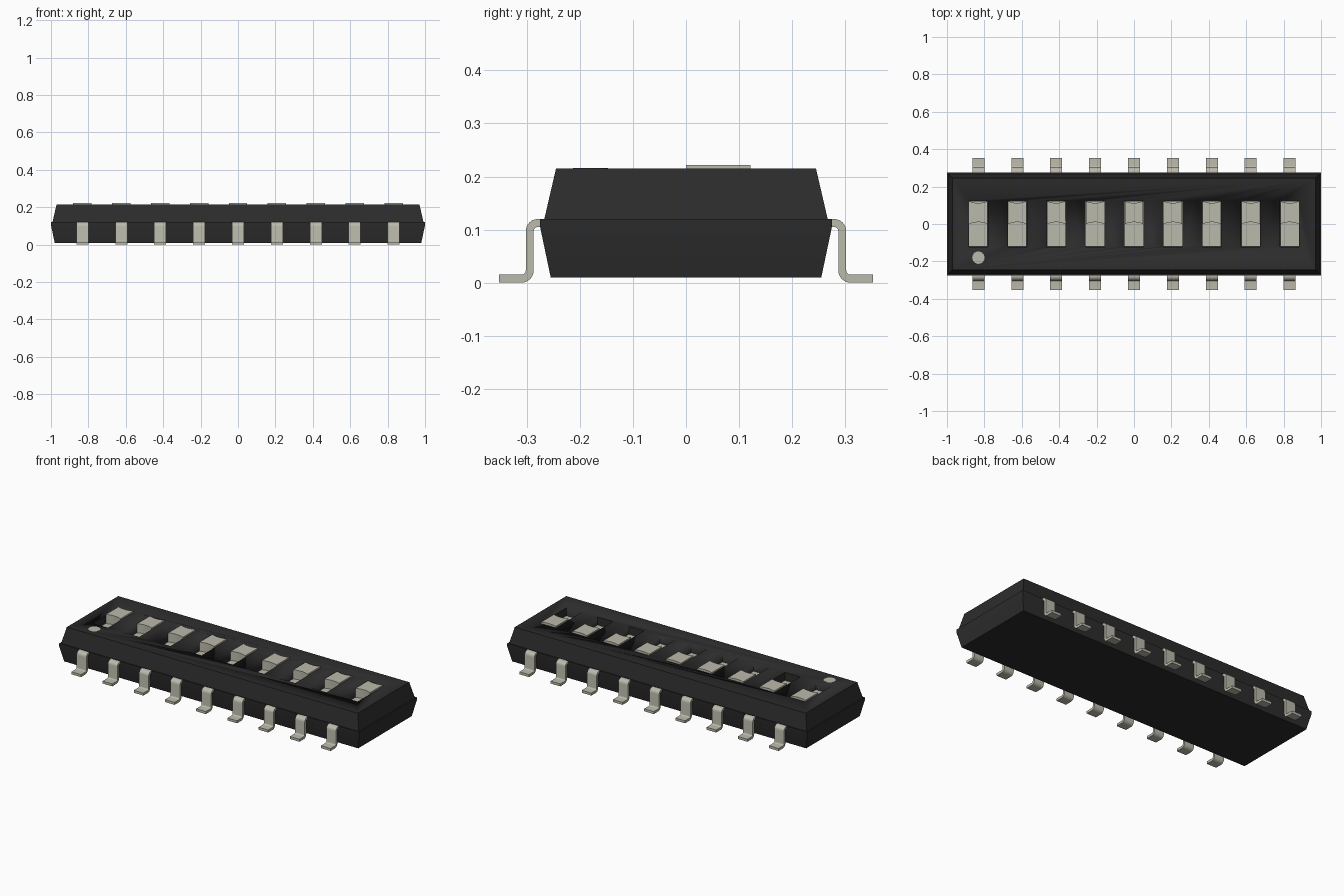
import bpy, bmesh, math
from mathutils import Vector

if "Cube" in bpy.data.objects:
    bpy.data.objects.remove(bpy.data.objects["Cube"], do_unlink=True)

COUNT, PITCH = 9, 0.208
COLUMNS = [(i - (COUNT - 1) / 2) * PITCH for i in range(COUNT)]


def material(name, rgb):
    mat = bpy.data.materials.new(name)
    mat.use_nodes = True
    mat.diffuse_color = (*rgb, 1)
    mat.node_tree.nodes["Principled BSDF"].inputs["Base Color"].default_value = (*rgb, 1)
    return mat


black = material("black plastic", (0.025, 0.025, 0.025))
pale = material("pale grey", (0.5, 0.49, 0.41))


def finish(name, bm, mat):
    bmesh.ops.recalc_face_normals(bm, faces=bm.faces)
    mesh = bpy.data.meshes.new(name)
    bm.to_mesh(mesh)
    bm.free()
    mesh.materials.append(mat)
    mesh.shade_smooth()
    mesh.set_sharp_from_angle(angle=math.radians(30))
    obj = bpy.data.objects.new(name, mesh)
    bpy.context.collection.objects.link(obj)
    return obj


def prism(bm, points, depth):
    """Extrude a closed outline of 3D points along the depth vector."""
    face = bm.faces.new([bm.verts.new(p) for p in points])
    new = bmesh.ops.extrude_face_region(bm, geom=[face])["geom"]
    verts = [v for v in new if isinstance(v, bmesh.types.BMVert)]
    bmesh.ops.translate(bm, verts=verts, vec=Vector(depth))


def box(bm, x, y0, y1, z0, z1, width):
    a, b = x - width / 2, x + width / 2
    prism(bm, [(a, y0, z0), (b, y0, z0), (b, y1, z0), (a, y1, z0)], (0, 0, z1 - z0))


def arc(cx, cy, r, start, end, steps=6):
    angles = [math.radians(start + (end - start) * i / steps) for i in range(steps + 1)]
    return [(cx + r * math.cos(a), cy + r * math.sin(a)) for a in angles]


# Housing: stacked rectangular sections, narrowing from the middle ledge
bm = bmesh.new()
rings = []
for z, hx, hy in [(0.01, 0.98, 0.255), (0.105, 1, 0.275), (0.12, 1, 0.275),
                  (0.12, 0.992, 0.267), (0.215, 0.97, 0.245)]:
    rings.append([bm.verts.new((sx * hx, sy * hy, z))
                  for sx, sy in [(-1, -1), (1, -1), (1, 1), (-1, 1)]])
for low, high in zip(rings, rings[1:]):
    for i in range(4):
        j = (i + 1) % 4
        bm.faces.new([low[i], low[j], high[j], high[i]])
bm.faces.new(rings[0])
bm.faces.new(rings[-1])
housing = finish("housing", bm, black)

# Slider pockets cut into the top
bm = bmesh.new()
for x in COLUMNS:
    box(bm, x, -0.122, 0.125, 0.155, 0.25, 0.102)
cutter = finish("pocket_cutter", bm, black)
cutter.hide_render = True
cut = housing.modifiers.new("pockets", "BOOLEAN")
cut.object = cutter
cut.solver = "EXACT"
bpy.context.view_layer.objects.active = housing
bpy.ops.object.modifier_apply(modifier=cut.name)
bpy.data.objects.remove(cutter, do_unlink=True)

# Sliders: a low base with a raised knob whose ends are hollowed
half = 0.049
bow = [(half * t, 0.01 * (1 - t * t)) for t in (-1, -0.6, -0.2, 0.2, 0.6, 1)]
outline = [(x, y) for x, y in bow] + [(x, 0.122 - y) for x, y in reversed(bow)]
for n, x in enumerate(COLUMNS, 1):
    bm = bmesh.new()
    box(bm, x, -0.121, 0.124, 0.15, 0.167, 0.1)
    prism(bm, [(x + px, py, 0.16) for px, py in outline], (0, 0, 0.062))
    finish(f"slider_{n}", bm, pale)

# Leads: gull-wing strips bent down to flat feet
lead = [(0.25, 0.12)] + arc(0.279, 0.097, 0.023, 90, 0)
lead += arc(0.310, 0.023, 0.008, 180, 270) + [(0.352, 0.015), (0.352, 0)]
lead += arc(0.310, 0.023, 0.023, 270, 180) + arc(0.279, 0.097, 0.008, 0, 90)
lead += [(0.25, 0.105)]
for side, label in [(-1, "front"), (1, "back")]:
    for n, x in enumerate(COLUMNS, 1):
        bm = bmesh.new()
        prism(bm, [(x - 0.032, side * y, z) for y, z in lead], (0.064, 0, 0))
        finish(f"{label}_lead_{n}", bm, pale)

# Painted dot beside the first slider
bm = bmesh.new()
dot = arc(COLUMNS[0], -0.18, 0.033, 0, 345, 23)
prism(bm, [(x, y, 0.214) for x, y in dot], (0, 0, 0.002))
finish("first_position_dot", bm, pale)
